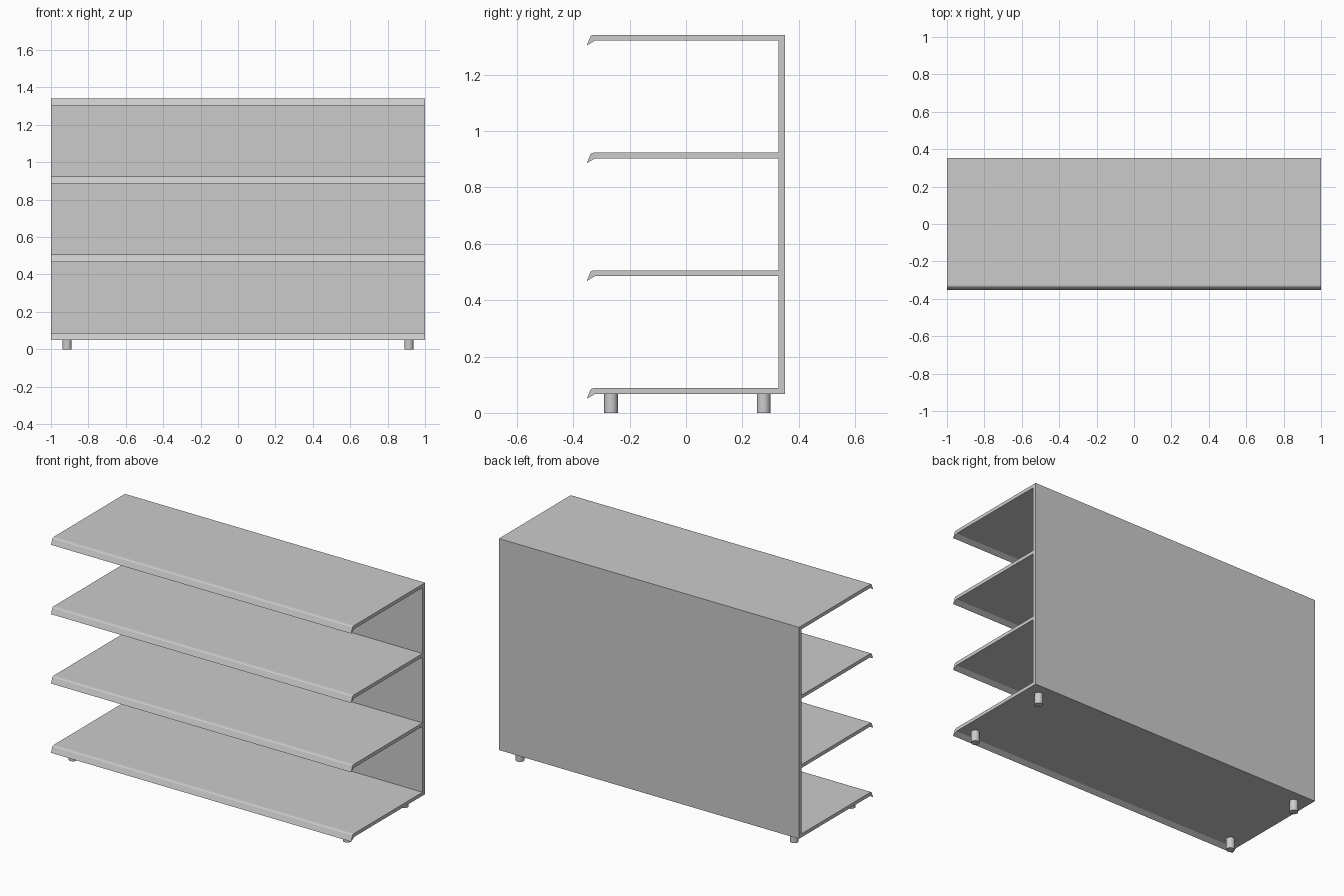
import bpy, bmesh

if "Cube" in bpy.data.objects:
    bpy.data.objects.remove(bpy.data.objects["Cube"])

HALF_W = 1.0
BACK_IN, BACK_OUT = 0.328, 0.352
BASE_Z, THICK, TOP_Z = 0.067, 0.021, 1.341
SHELVES = 4
STEP = (TOP_Z - THICK - BASE_Z) / (SHELVES - 1)

# one shelf's side profile (y, z above shelf underside), with drooping front lip
SHELF = [(BACK_IN, 0), (-0.323, 0), (-0.352, -0.017), (-0.339, 0.015),
         (-0.335, 0.019), (-0.325, THICK), (BACK_IN, THICK)]


def extrude_profile(name, points):
    """Extrude a (y, z) outline across the full width."""
    bm = bmesh.new()
    face = bm.faces.new([bm.verts.new((-HALF_W, y, z)) for y, z in points])
    ext = bmesh.ops.extrude_face_region(bm, geom=[face])
    verts = [g for g in ext["geom"] if isinstance(g, bmesh.types.BMVert)]
    bmesh.ops.translate(bm, verts=verts, vec=(2 * HALF_W, 0, 0))
    bmesh.ops.recalc_face_normals(bm, faces=bm.faces)
    mesh = bpy.data.meshes.new(name)
    bm.to_mesh(mesh)
    bm.free()
    obj = bpy.data.objects.new(name, mesh)
    bpy.context.collection.objects.link(obj)
    return obj


# shelves and back panel as one continuous comb-shaped outline
outline = [(BACK_OUT, TOP_Z), (BACK_OUT, BASE_Z)]
for i in range(SHELVES):
    z0 = BASE_Z + i * STEP
    # the lowest shelf's underside and highest shelf's top run straight into the back
    pts = SHELF[1:] if i == 0 else SHELF[:-1] if i == SHELVES - 1 else SHELF
    outline += [(y, z0 + z) for y, z in pts]
extrude_profile("shelf_unit", outline)

# four round feet
for side, x in (("left", -0.914), ("right", 0.914)):
    for end, y in (("front", -0.266), ("back", 0.275)):
        bpy.ops.mesh.primitive_cylinder_add(
            vertices=32, radius=0.024, depth=BASE_Z, location=(x, y, BASE_Z / 2))
        foot = bpy.context.object
        foot.name = f"{end}_{side}_foot"
        bpy.ops.object.shade_smooth_by_angle()
